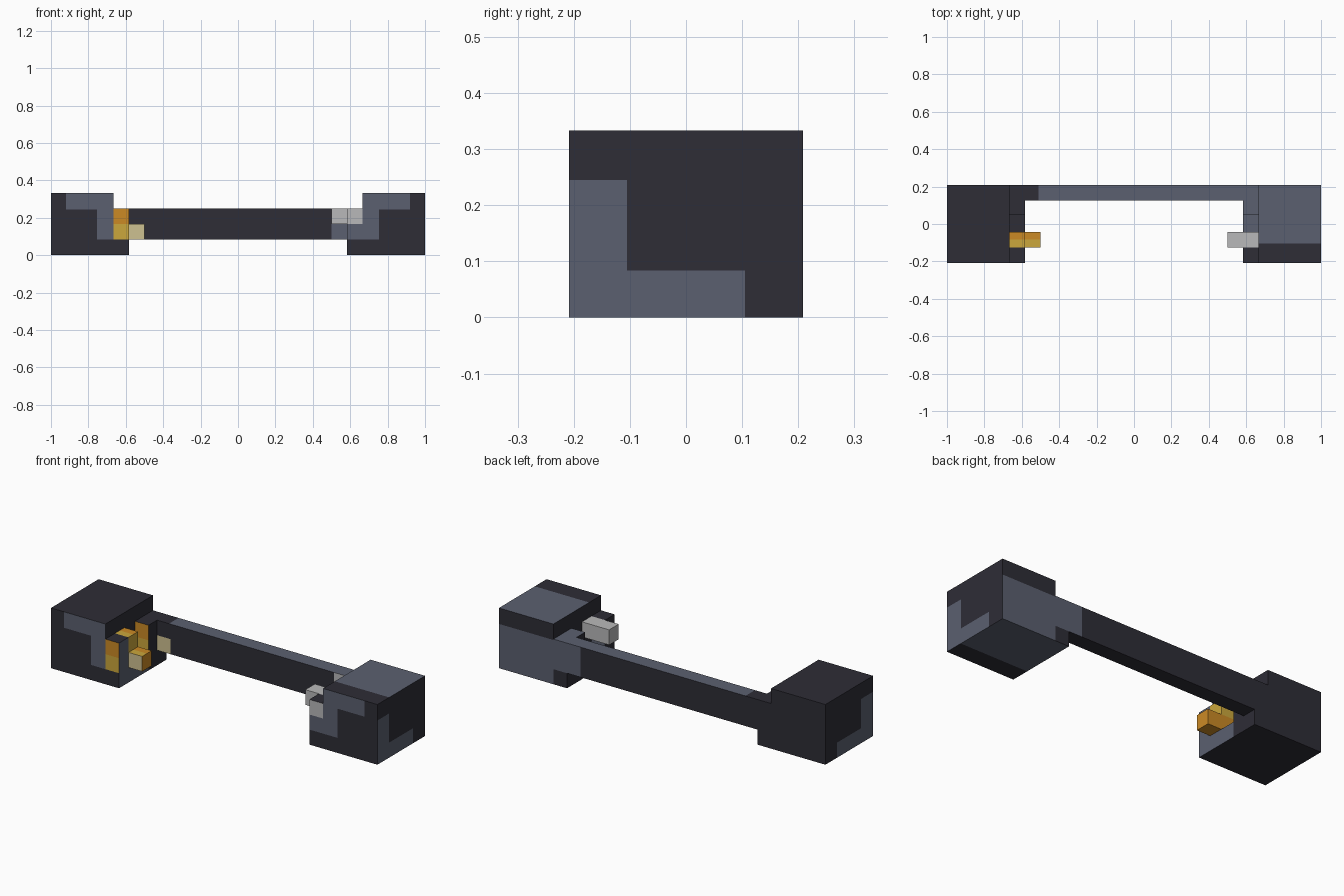
import bpy, bmesh
from mathutils import Vector

cube = bpy.data.objects.get("Cube")
if cube:
    bpy.data.objects.remove(cube, do_unlink=True)


def material(name, rgb):
    lin = [((c / 255 + 0.055) / 1.055) ** 2.4 for c in rgb]
    m = bpy.data.materials.new(name)
    m.use_nodes = True
    m.diffuse_color = (*lin, 1)
    m.node_tree.nodes["Principled BSDF"].inputs["Base Color"].default_value = (*lin, 1)
    return m


MATS = [material("charcoal", (46, 45, 54)), material("slate", (91, 96, 112)),
        material("orange", (203, 138, 37)), material("yellow", (203, 167, 60)),
        material("cream", (206, 193, 145)), material("silver", (185, 185, 186))]
DARK, SLATE, ORANGE, YELLOW, CREAM, SILVER = range(6)

U = 1 / 12          # grid unit
CUP, PAD, TIP = 8 * U, 7 * U, 6 * U      # x of cup side, pad side and peg end
HALF = 2.5 * U      # half depth
LOW, MID, RIM, TOP = U, 2 * U, 3 * U, 4 * U
EDGE = 0.105        # width of painted corner

# Planes on which the painted regions meet
CUTS = {0: (-.92, -.755, -.51, -TIP, TIP, .755, .92),
        1: (-EDGE, -U, .05, EDGE),
        2: (LOW, MID, .245)}


def paint_front(x, z):
    a = abs(x)
    if a < CUP:
        if x < -PAD:
            return ORANGE if z > MID else YELLOW if z > LOW else DARK
        if x > TIP:
            return SILVER if z > MID else SLATE if z > LOW else DARK
        return CREAM if x < -TIP and z < MID else DARK
    return SLATE if (z > .245 and a < .92) or (z > LOW and a < .755) else DARK


def paint_shell(n, c):
    """Colour of a cup, pad or bridge face, by direction and place."""
    x, y, z = c
    if n.y < -.5:
        return paint_front(x, z)
    if n.y > .5:
        low_pad = x < CUP and z < LOW
        return SLATE if x > TIP and z < .25 and not low_pad else DARK
    if n.z > .5:
        if abs(x) < PAD:
            return SLATE if x > -.51 else DARK
        return SLATE if x > 0 and y > -EDGE else DARK
    if n.z < -.5:
        return SLATE if x > PAD and y > -EDGE else DARK
    if abs(x) > .99:
        return SLATE if (y < -EDGE and z < .245) or (y < EDGE and z < LOW) else DARK
    return SLATE if x < 0 and abs(x) < CUP - .01 and y < .05 else DARK


def paint_gold(n, c):
    if n.y < -.5:
        return CREAM if c.x > -PAD else paint_front(c.x, c.z)
    if n.z > .5:
        return ORANGE if c.y > -U else YELLOW
    return YELLOW if c.z > MID else ORANGE


def paint_silver(n, c):
    return SILVER


def box(name, x, y, z, paint):
    """Box between three ranges, with painted regions cut into its faces."""
    bm = bmesh.new()
    bmesh.ops.create_cube(bm, size=1)
    for v in bm.verts:
        v.co = Vector([r[0] if k < 0 else r[1] for k, r in zip(v.co, (x, y, z))])
    for axis, places in CUTS.items():
        for p in places:
            lo, hi = (x, y, z)[axis]
            if lo + .004 < p < hi - .004:
                at, no = Vector(), Vector()
                at[axis], no[axis] = p, 1
                bmesh.ops.bisect_plane(bm, geom=bm.verts[:] + bm.edges[:] + bm.faces[:],
                                       plane_co=at, plane_no=no)
    bmesh.ops.recalc_face_normals(bm, faces=bm.faces[:])
    bm.normal_update()
    for f in bm.faces:
        f.material_index = paint(f.normal, f.calc_center_median())
    bmesh.ops.dissolve_limit(bm, angle_limit=.01, verts=bm.verts[:], edges=bm.edges[:],
                             delimit={'MATERIAL'})
    me = bpy.data.meshes.new(name)
    bm.to_mesh(me)
    bm.free()
    for m in MATS:
        me.materials.append(m)
    ob = bpy.data.objects.new(name, me)
    bpy.context.collection.objects.link(ob)
    return ob


# Cups with notched inner pads
for side, s in (("right", -1), ("left", 1)):
    def span(a, b):
        return sorted((s * a, s * b))
    pad = span(PAD, CUP)
    box(side + "_cup", span(CUP, 1), (-HALF, HALF), (0, TOP), paint_shell)
    box(side + "_pad_base", pad, (-HALF, HALF), (0, LOW), paint_shell)
    box(side + "_pad_front", pad, (-HALF, -1.5 * U), (LOW, RIM), paint_shell)
    box(side + "_pad_back", pad, (.05, HALF), (LOW, RIM), paint_shell)

# Bridge joining the cups at the back
box("bridge", (-PAD, PAD), (1.5 * U, HALF), (LOW, RIM), paint_shell)

# Stepped gold peg and straight silver peg
peg_y = (-1.5 * U, -.5 * U)
box("gold_peg_base", (-CUP, -PAD), peg_y, (LOW, RIM), paint_gold)
box("gold_peg_tip", (-PAD, -TIP), peg_y, (LOW, MID), paint_gold)
box("silver_peg", (TIP, CUP), peg_y, (MID, RIM), paint_silver)
